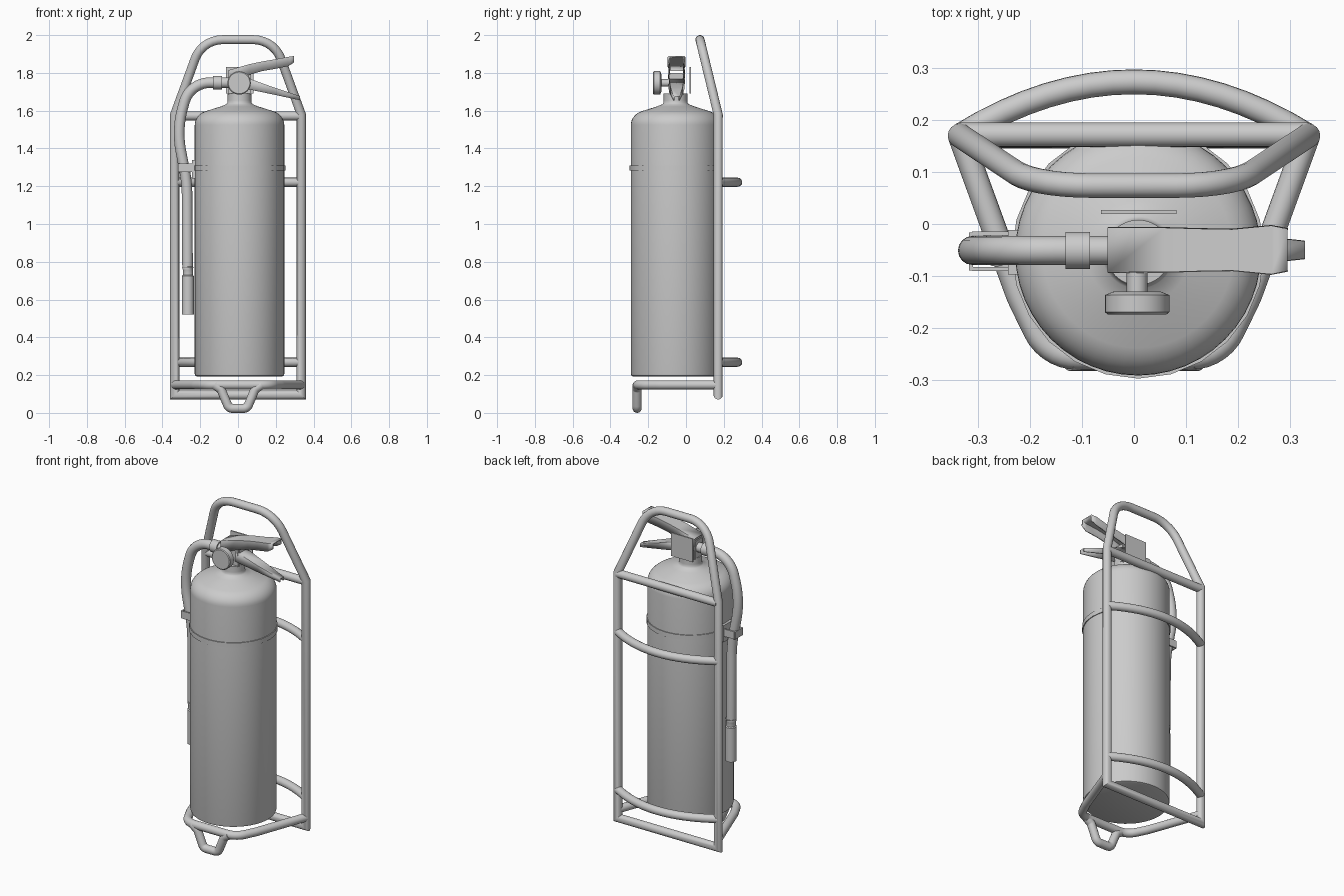
import bpy, bmesh
from math import cos, sin, pi, tan, radians
from mathutils import Vector

if "Cube" in bpy.data.objects:
    bpy.data.objects.remove(bpy.data.objects["Cube"])

CX, CY = 0.008, -0.055      # tank axis
R = 0.024                   # frame tube radius


def finish(name, bm, angle=35):
    bmesh.ops.recalc_face_normals(bm, faces=bm.faces)
    me = bpy.data.meshes.new(name)
    bm.to_mesh(me)
    bm.free()
    ob = bpy.data.objects.new(name, me)
    bpy.context.collection.objects.link(ob)
    bpy.ops.object.select_all(action='DESELECT')
    ob.select_set(True)
    bpy.context.view_layer.objects.active = ob
    bpy.ops.object.shade_smooth_by_angle(angle=radians(angle))
    return ob


def fillet(points, radius, steps=7):
    """Round every inner corner whose radius is above zero."""
    pts = [Vector(p) for p in points]
    radii = radius if isinstance(radius, list) else [radius] * len(pts)
    out = [pts[0]]
    for a, p, b, r in zip(pts, pts[1:], pts[2:], radii[1:]):
        u, v = (a - p).normalized(), (b - p).normalized()
        ang = u.angle(v)
        if r == 0 or ang > 3.1:
            out.append(p)
            continue
        t = min(r / tan(ang / 2), 0.49 * (a - p).length, 0.49 * (b - p).length)
        r = t * tan(ang / 2)
        c = p + (u + v).normalized() * (r / sin(ang / 2))
        s, e = (p + u * t - c).normalized(), (p + v * t - c).normalized()
        out += [c + s.slerp(e, i / steps) * r for i in range(steps + 1)]
    return out + [pts[-1]]


def tube(name, path, r, sides=16, caps=True):
    """Sweep a circle with true mitres by projecting each ring onto the next joint plane."""
    bm = bmesh.new()
    p = [Vector(q) for q in path]
    d = [(b - a).normalized() for a, b in zip(p, p[1:])]
    side = d[0].orthogonal().normalized()
    up = d[0].cross(side)
    ring = [p[0] + r * (side * cos(2 * pi * k / sides) + up * sin(2 * pi * k / sides)) for k in range(sides)]
    rings = [[bm.verts.new(v) for v in ring]]
    for i, di in enumerate(d):
        n = (di + d[i + 1]).normalized() if i + 1 < len(d) else di
        ring = [v + di * ((p[i + 1] - v).dot(n) / di.dot(n)) for v in ring]
        rings.append([bm.verts.new(v) for v in ring])
    for a, b in zip(rings, rings[1:]):
        for k in range(sides):
            bm.faces.new((a[k], a[k - 1], b[k - 1], b[k]))
    if caps:
        bm.faces.new(rings[0])
        bm.faces.new(rings[-1])
    return finish(name, bm)


def lathe(name, profile, center, axis='Z', sides=48):
    """Revolve (radius, height) pairs; height runs along the axis."""
    bm = bmesh.new()
    rings = []
    for r, h in profile:
        ring = []
        for k in range(sides):
            a, b = r * cos(2 * pi * k / sides), r * sin(2 * pi * k / sides)
            off = {'Z': (a, b, h), 'Y': (a, h, b), 'X': (h, a, b)}[axis]
            ring.append(bm.verts.new(Vector(center) + Vector(off)))
        rings.append(ring)
    for a, b in zip(rings, rings[1:]):
        for k in range(sides):
            bm.faces.new((a[k - 1], a[k], b[k], b[k - 1]))
    bm.faces.new(rings[0])
    bm.faces.new(rings[-1])
    return finish(name, bm)


def box(name, lo, hi, bevel=0):
    bm = bmesh.new()
    bmesh.ops.create_cube(bm, size=1)
    for v in bm.verts:
        v.co = Vector([l + (c + 0.5) * (h - l) for l, h, c in zip(lo, hi, v.co)])
    if bevel:
        bmesh.ops.bevel(bm, geom=bm.edges[:], offset=bevel, segments=2, affect='EDGES')
    return finish(name, bm)


def channel(name, sections, thick=0.008):
    """Folded sheet lever, open below: sections are (x, top z, bottom z, half width)."""
    bm = bmesh.new()
    rows = [[bm.verts.new((x, -0.05 + s * w, z)) for s, z in ((-1, zb), (-1, zt), (1, zt), (1, zb))]
            for x, zt, zb, w in sections]
    for a, b in zip(rows, rows[1:]):
        for k in range(3):
            bm.faces.new((a[k], a[k + 1], b[k + 1], b[k]))
    ob = finish(name, bm)
    m = ob.modifiers.new("sheet", 'SOLIDIFY')
    m.thickness, m.offset = thick, 0
    return ob


# Cylinder with domed shoulder and neck
shoulder = [(0.145 + 0.092 * cos(a), 1.525 + 0.078 * sin(a)) for a in [i * radians(65) / 7 for i in range(8)]]
lathe("tank", [(0.225, 0.193), (0.234, 0.197), (0.237, 0.207)] + shoulder +
      [(0.10, 1.622), (0.070, 1.634), (0.064, 1.642), (0.063, 1.655), (0.063, 1.69)], (CX, CY, 0))

# Strap round the tank, with the hose clip
lathe("tank_strap", [(0.236, 1.283), (0.243, 1.283), (0.243, 1.311), (0.236, 1.311)], (CX, CY, 0), sides=24)
box("clip_mount", (-0.243, -0.097, 1.24), (-0.218, -0.012, 1.34))
for name, y in (("clip_arm_back", -0.018), ("clip_arm_front", -0.087)):
    box(name, (-0.312, y - 0.004, 1.275), (-0.235, y + 0.004, 1.32))
box("clip_outer", (-0.318, -0.09, 1.275), (-0.31, -0.016, 1.32))

# Main frame: posts, bottom bar and leaning top handle in one loop
frame = [(0, 0.17, 0.095), (-0.335, 0.17, 0.095), (-0.335, 0.17, 1.58), (-0.19, 0.074, 1.976),
         (0.19, 0.074, 1.976), (0.335, 0.17, 1.58), (0.335, 0.17, 0.095), (0, 0.17, 0.095)]
tube("frame_loop", fillet(frame, [0, 0, 0, 0.155, 0.155, 0, 0, 0]), R, caps=False)
tube("upper_crossbar", [(-0.335, 0.172, 1.572), (0.335, 0.172, 1.572)], R)

# Bowed back rails
for name, z in (("upper_back_rail", 1.221), ("lower_back_rail", 0.268)):
    arc = [(x, 0.274 - 0.104 * (x / 0.335) ** 2, z) for x in [-0.335 + 0.67 * i / 16 for i in range(17)]]
    tube(name, arc, R)

# Base hoop and front foot
hoop = [(-0.335, 0.17), (-0.222, -0.14), (-0.165, -0.257)]
hoop += [(-x, y) for x, y in reversed(hoop)]
tube("base_hoop", fillet([(x, y, 0.148) for x, y in hoop], [0, 0.25, 0.09, 0.09, 0.25, 0]), R)
foot = [(-0.125, -0.259, 0.148), (-0.09, -0.259, 0.125), (-0.048, -0.259, 0.024)]
foot += [(-x, y, z) for x, y, z in reversed(foot)]
tube("front_foot", fillet(foot, 0.03), R)

# Valve, back plate and levers
box("valve_body", (-0.05, -0.09, 1.68), (0.068, -0.012, 1.80), 0.006)
box("valve_back_plate", (-0.064, 0.019, 1.69), (0.082, 0.027, 1.83))
channel("upper_lever", [(-0.05, 1.812, 1.74, 0.040), (0.06, 1.843, 1.79, 0.040), (0.13, 1.858, 1.81, 0.038),
                        (0.19, 1.868, 1.82, 0.037), (0.265, 1.882, 1.835, 0.044), (0.296, 1.886, 1.855, 0.038)])
channel("lower_lever", [(0.045, 1.772, 1.715, 0.038), (0.19, 1.72, 1.685, 0.029), (0.328, 1.674, 1.655, 0.014)])

# Pressure gauge
lathe("gauge", [(0.045, -0.13), (0.062, -0.137), (0.062, -0.17), (0.057, -0.174)], (0.006, 0, 1.747), 'Y', 32)
lathe("gauge_stem", [(0.02, -0.135), (0.02, -0.08)], (0.006, 0, 1.747), 'Y', 16)

# Hose, collar and nozzle
hose = [(-0.04, -0.051, 1.748), (-0.255, -0.051, 1.748), (-0.325, -0.051, 1.50), (-0.27, -0.051, 1.22), (-0.267, -0.051, 0.76)]
tube("hose", fillet(hose, [0, 0.14, 0.5, 0.8, 0], 10), 0.028)
lathe("hose_collar", [(0.036, -0.132), (0.036, -0.085)], (0, -0.051, 1.748), 'X', 24)
lathe("nozzle", [(0.026, 0.52), (0.031, 0.52), (0.031, 0.725), (0.027, 0.73), (0.027, 0.765), (0.031, 0.772), (0.024, 0.776)],
      (-0.265, -0.051, 0), sides=20)
